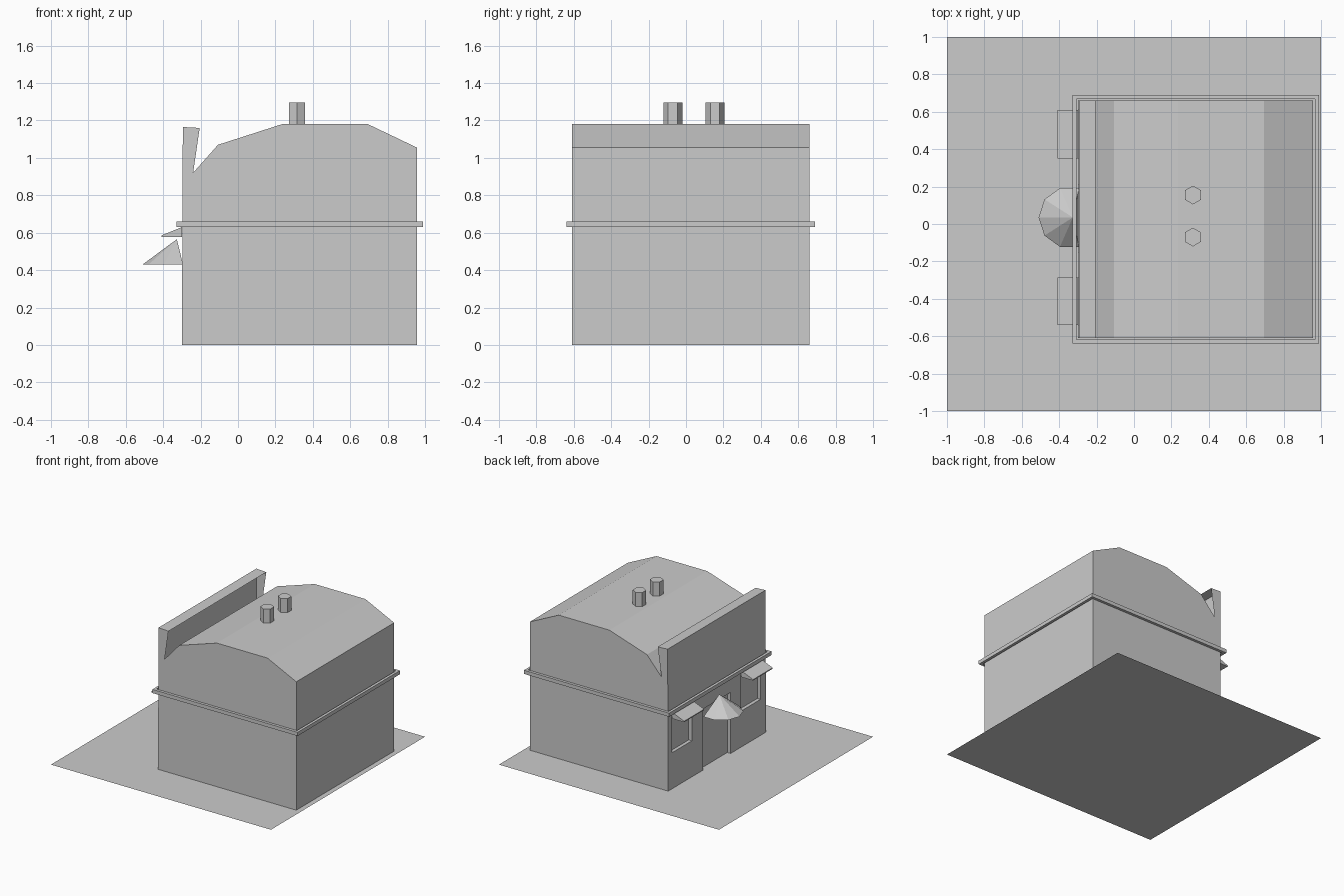
import bpy, bmesh, math
from mathutils import Matrix

if "Cube" in bpy.data.objects:
    bpy.data.objects.remove(bpy.data.objects["Cube"])

Y0, Y1 = -0.61, 0.66          # depth of the building
WALL_X = -0.30                # facade with door and windows
WINDOWS = [(-0.54, -0.285), (0.35, 0.61)]


def make(name, bm):
    bmesh.ops.recalc_face_normals(bm, faces=bm.faces)
    mesh = bpy.data.meshes.new(name)
    bm.to_mesh(mesh)
    bm.free()
    ob = bpy.data.objects.new(name, mesh)
    bpy.context.collection.objects.link(ob)
    return ob


def box_bm(lo, hi):
    bm = bmesh.new()
    bmesh.ops.create_cube(bm, size=1)
    for v in bm.verts:
        v.co = [(a + b) / 2 + c * (b - a) for a, b, c in zip(lo, hi, v.co)]
    return bm


def extrude_y(name, profile, y0, y1):
    bm = bmesh.new()
    face = bm.faces.new([bm.verts.new((x, y0, z)) for x, z in profile])
    ext = bmesh.ops.extrude_face_region(bm, geom=[face])["geom"]
    for v in ext:
        if isinstance(v, bmesh.types.BMVert):
            v.co.y = y1
    # keep the starting cap if the extrusion removed it
    if not any(all(v.co.y == y0 or abs(v.co.y - y0) < 1e-6 for v in f.verts) for f in bm.faces):
        bmesh.ops.holes_fill(bm, edges=[e for e in bm.edges if e.is_boundary])
    return make(name, bm)


# ground slab
bm = bmesh.new()
bmesh.ops.create_grid(bm, x_segments=1, y_segments=1, size=1)
make("ground_base", bm)

# building with faceted roof and parapet
body = extrude_y("building", [
    (WALL_X, 0), (0.957, 0), (0.957, 1.055), (0.695, 1.18), (0.235, 1.18),
    (-0.107, 1.07), (-0.24, 0.92), (-0.205, 1.16), (-0.295, 1.165)], Y0, Y1)

# door and window recesses
recesses = [(-0.15, 0.21, -0.1, 0.5)] + [(a, b, 0.295, 0.59) for a, b in WINDOWS]
bpy.context.view_layer.objects.active = body
for i, (a, b, z0, z1) in enumerate(recesses):
    cutter = make(f"recess_cutter_{i}", box_bm((-0.5, a, z0), (WALL_X + 0.03, b, z1)))
    cutter.hide_render = True
    mod = body.modifiers.new("recess", "BOOLEAN")
    mod.object, mod.operation, mod.solver = cutter, "DIFFERENCE", "EXACT"
    bpy.ops.object.modifier_apply(modifier=mod.name)
    bpy.data.objects.remove(cutter)

# open the back of the parapet and the underside of the building
bm = bmesh.new()
bm.from_mesh(body.data)
bm.normal_update()
gone = []
for f in bm.faces:
    c = f.calc_center_median()
    if (c.z < 0.01 and f.normal.z < -0.9) or (
            c.z > 0.95 and -0.25 < c.x < -0.19 and f.normal.x > 0.9):
        gone.append(f)
bmesh.ops.delete(bm, geom=gone, context="FACES")
bm.to_mesh(body.data)
bm.free()

# ledge running round the walls
bm = box_bm((-0.33, -0.64, 0.63), (0.99, 0.69, 0.66))
bm.normal_update()
caps = [f for f in bm.faces if abs(f.normal.z) > 0.9]
bmesh.ops.inset_individual(bm, faces=caps, thickness=0.032)
bmesh.ops.delete(bm, geom=caps, context="FACES")
make("wall_ledge", bm)

# window awnings
for i, (a, b) in enumerate(WINDOWS):
    extrude_y(f"window_awning_{i + 1}", [
        (-0.41, 0.577), (-0.41, 0.585), (WALL_X, 0.63), (WALL_X, 0.577)], a, b)

# door canopy: part of a ten-sided cone
bm = bmesh.new()
rim = [bm.verts.new((-0.345 + 0.165 * math.cos(math.radians(t)),
                     0.035 + 0.165 * math.sin(math.radians(t)), 0.43))
       for t in range(72, 289, 36)]
tip = bm.verts.new((-0.327, 0.035, 0.565))
for p, q in zip(rim, rim[1:] + rim[:1]):
    bm.faces.new((p, q, tip))
bm.faces.new(rim)
make("door_canopy", bm)

# hexagonal chimneys
for i, y in enumerate((-0.07, 0.155)):
    bm = bmesh.new()
    bmesh.ops.create_cone(bm, cap_ends=True, segments=6, radius1=0.05, radius2=0.05,
                          depth=0.125, matrix=Matrix.Translation((0.315, y, 1.2325)))
    # turn so the corners point along y
    if max(v.co.y for v in bm.verts) - y < 0.049:
        bmesh.ops.rotate(bm, verts=bm.verts, cent=(0.315, y, 0),
                         matrix=Matrix.Rotation(math.radians(30), 3, "Z"))
    make(f"chimney_{i + 1}", bm)
